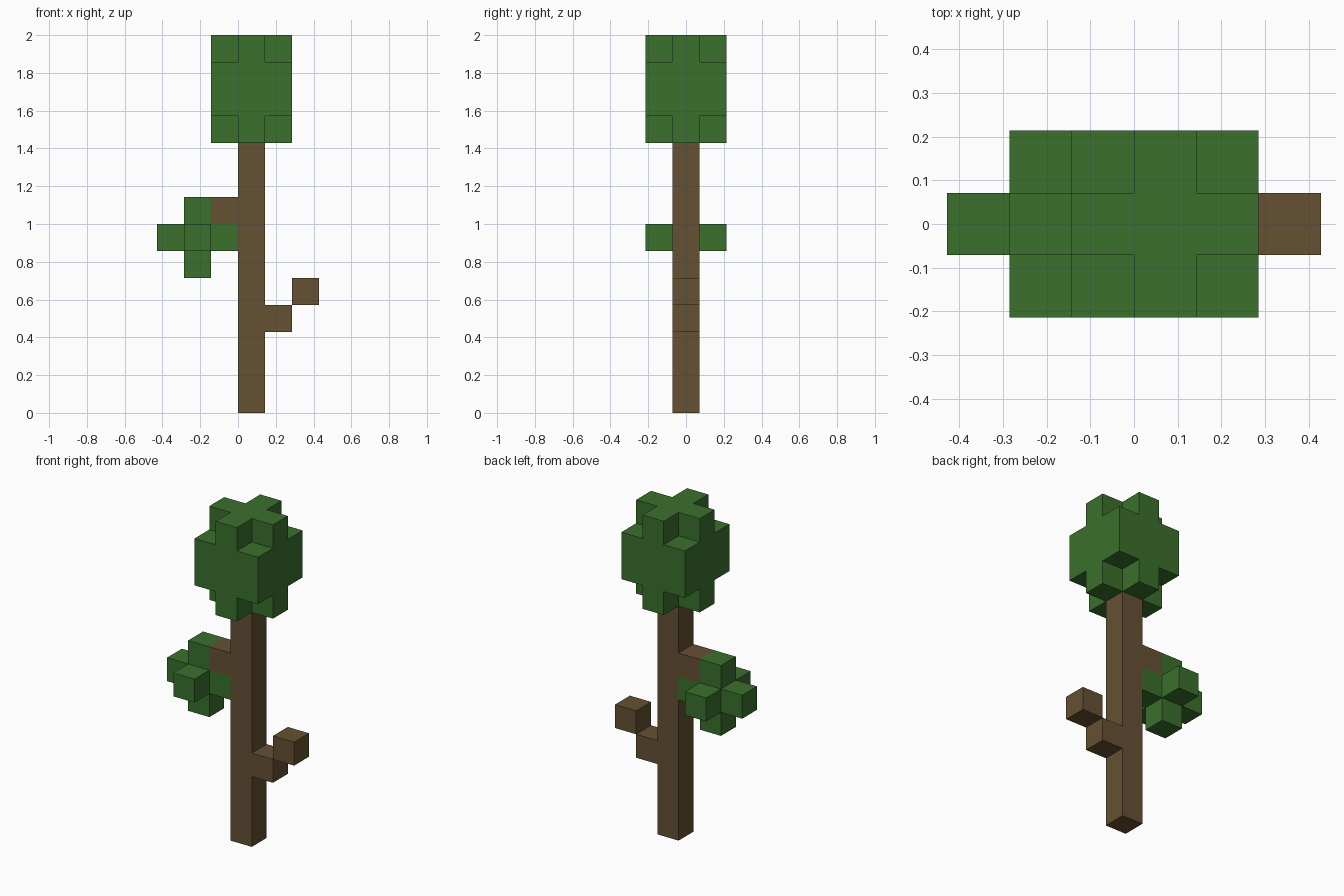
import bpy, bmesh, math
from itertools import product
from mathutils import Vector

if "Cube" in bpy.data.objects:
    bpy.data.objects.remove(bpy.data.objects["Cube"], do_unlink=True)

U = 2 / 14  # edge length of one block


def material(name, colour):
    m = bpy.data.materials.new(name)
    m.use_nodes = True
    m.diffuse_color = (*colour, 1)
    bsdf = m.node_tree.nodes["Principled BSDF"]
    bsdf.inputs["Base Color"].default_value = (*colour, 1)
    bsdf.inputs["Roughness"].default_value = 1
    return m


bark = material("bark_brown", (0.133, 0.082, 0.033))
leaf = material("leaf_green", (0.043, 0.162, 0.026))


def box(xs, ys, zs):
    """Block cells in a range; x and z count from the lower corner, y from the middle."""
    return set(product(range(*xs), range(*ys), range(*zs)))


MID = (0, 1)

# Trunk and the stubby branches
trunk = box(MID, MID, (0, 10))
left_branch = box((1, 2), MID, (3, 4))
left_branch_tip = box((2, 3), MID, (4, 5))
right_branch = box((-1, 0), MID, (7, 8))

# Crown: a wide middle with cross-shaped top and bottom layers
crown = box((-1, 2), (-1, 2), (11, 13))
crown |= box((-1, 2), MID, (10, 14)) | box(MID, (-1, 2), (10, 14))

# Leaf cluster: a three-way cross hanging on the right branch
leaf_cluster = box((-3, 0), MID, (6, 7)) | box((-2, -1), (-1, 2), (6, 7))
leaf_cluster |= box((-2, -1), MID, (5, 8))

parts = [
    ("trunk", trunk, bark),
    ("left_branch", left_branch, bark),
    ("left_branch_tip", left_branch_tip, bark),
    ("right_branch", right_branch, bark),
    ("crown", crown, leaf),
    ("leaf_cluster", leaf_cluster, leaf),
]
solid = set().union(*(cells for _, cells, _ in parts))


def build(name, cells, mat):
    """Skin a set of blocks, leaving out faces hidden by neighbours."""
    bm = bmesh.new()
    for cell in cells:
        centre = Vector(cell) + Vector((0.5, 0, 0.5))
        for axis, sign in product(range(3), (-1, 1)):
            n = Vector((0, 0, 0))
            n[axis] = sign
            if tuple(int(c + d) for c, d in zip(cell, n)) in solid:
                continue
            a = Vector((n.y, n.z, n.x)) / 2
            b = n.cross(a)
            corners = (a + b, b - a, -a - b, a - b)
            bm.faces.new([bm.verts.new((centre + n / 2 + c) * U) for c in corners])
    bmesh.ops.remove_doubles(bm, verts=bm.verts, dist=U / 100)
    bmesh.ops.dissolve_limit(bm, angle_limit=math.radians(1),
                             verts=bm.verts, edges=bm.edges)
    mesh = bpy.data.meshes.new(name)
    bm.to_mesh(mesh)
    bm.free()
    mesh.materials.append(mat)
    obj = bpy.data.objects.new(name, mesh)
    bpy.context.scene.collection.objects.link(obj)


for part in parts:
    build(*part)
